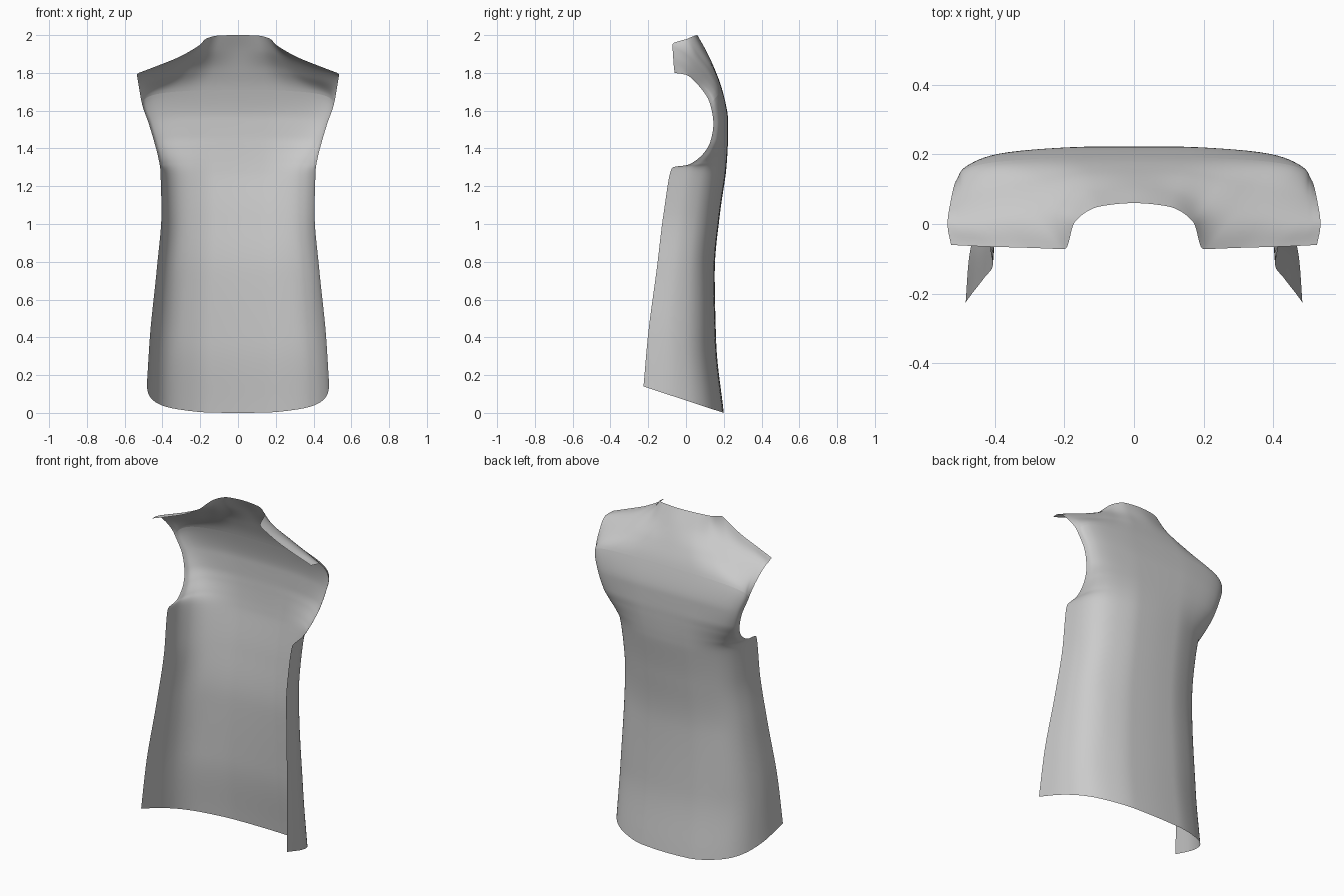
import bpy, bmesh
from mathutils import Vector

if "Cube" in bpy.data.objects:
    bpy.data.objects.remove(bpy.data.objects["Cube"])

STEPS = 8          # subdivisions between control points


def tangent(a, b):
    # limited slope: no overshoot at corners of the cut edges
    return Vector([2 * p * q / (p + q) if p * q > 0 else 0 for p, q in zip(a, b)])


def spline(pts, steps=STEPS):
    pts = [Vector(p) for p in pts]
    d = [b - a for a, b in zip(pts, pts[1:])]
    m = [d[0]] + [tangent(a, b) for a, b in zip(d, d[1:])] + [d[-1]]
    out = []
    for i in range(len(d)):
        for k in range(steps):
            t = k / steps
            out.append(pts[i] * (2*t**3 - 3*t**2 + 1) + m[i] * (t**3 - 2*t**2 + t)
                       + pts[i+1] * (3*t**2 - 2*t**3) + m[i+1] * (t**3 - t**2))
    return out + [pts[-1]]


def mirrored(half):
    return [(-x, y, z) for x, y, z in half[:0:-1]] + list(half)


def sheet(name, rows):
    bm = bmesh.new()
    grid = [[bm.verts.new(p) for p in r] for r in rows]
    for a, b in zip(grid, grid[1:]):
        for i in range(len(a) - 1):
            bm.faces.new((a[i], b[i], b[i+1], a[i+1]))
    for f in bm.faces:
        f.smooth = True
    me = bpy.data.meshes.new(name)
    bm.to_mesh(me)
    bm.free()
    ob = bpy.data.objects.new(name, me)
    bpy.context.collection.objects.link(ob)
    return ob


# Shared cross-section: flat back wrapping round to the side edge
FX = (0, .32, .61, .80, .915, .98, 1)
FY = (1, .985, .89, .755, .565, .30, 0)

# Body levels: centre y, centre z, edge x, edge y, edge z
body = [
    (.200, 0.00, .483, -.225, .14),
    (.160, 0.37, .465, -.200, .42),
    (.152, 0.74, .430, -.155, .76),
    (.178, 1.04, .405, -.118, 1.06),
    (.211, 1.27, .412, -.070, 1.30),
    (.217, 1.34, .414, .005, 1.312),
    (.221, 1.41, .425, .085, 1.365),
    (.223, 1.47, .445, .130, 1.44),
    (.222, 1.56, .472, .145, 1.53),
    (.192, 1.71, .508, .128, 1.635),
]
rows = [[(xe * fx, ye + (yc - ye) * fy, ze + (zc - ze) * fy) for fx, fy in zip(FX, FY)]
        for yc, zc, xe, ye, ze in body]
seam = len(rows) - 1

# Yoke levels, ending in the neckline and shoulder edge
rows += [
    [(0, .152, 1.82), (.13, .148, 1.82), (.25, .128, 1.81), (.35, .112, 1.785),
     (.43, .095, 1.765), (.49, .078, 1.748), (.526, .065, 1.735)],
    [(0, .105, 1.92), (.115, .09, 1.918), (.2, .055, 1.905), (.29, .03, 1.875),
     (.39, .015, 1.84), (.48, .005, 1.81), (.535, 0, 1.79)],
    [(0, .06, 2.0), (.1, .05, 1.998), (.17, .005, 1.98), (.2, -.072, 1.95),
     (.31, -.068, 1.885), (.42, -.065, 1.84), (.525, -.06, 1.80)],
]

across = [spline(mirrored(r)) for r in rows]
columns = [spline(c) for c in zip(*across)]
grid = list(zip(*columns))

# Back panel and yoke meet along the seam row
sheet("back_panel", grid[:seam * STEPS + 1])
sheet("shoulder_yoke", grid[seam * STEPS:])
